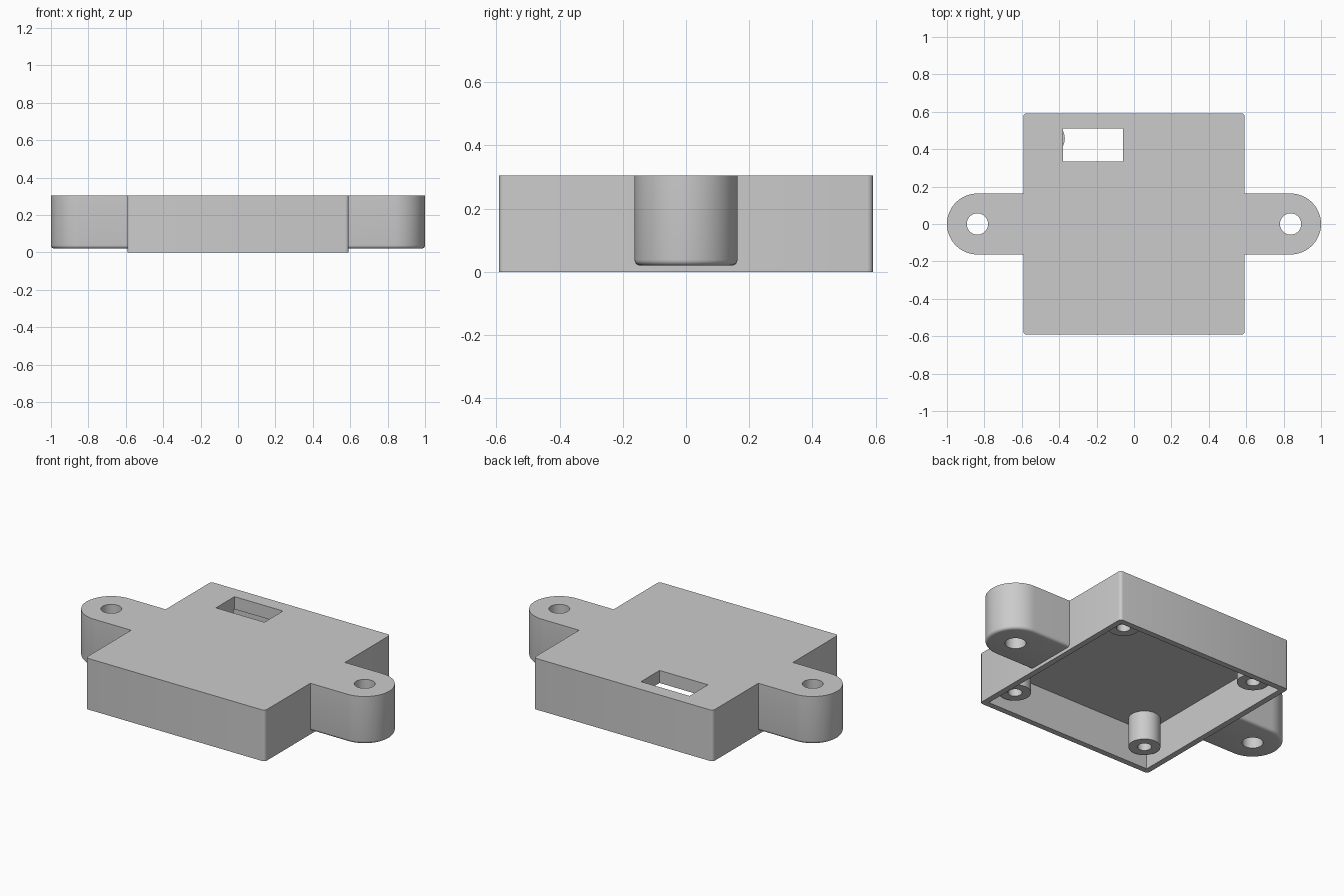
import bpy, bmesh, math

cube = bpy.data.objects.get("Cube")
if cube:
    bpy.data.objects.remove(cube, do_unlink=True)

HALF, TOP, WALL, CEILING = 0.592, 0.305, 0.035, 0.23
EAR_X, EAR_R, EAR_Z = 0.837, 0.163, 0.02
BOSS = 0.457

grey = bpy.data.materials.new("plain grey")
grey.use_nodes = True
colour = (0.6, 0.6, 0.6, 1)
grey.diffuse_color = colour
grey.node_tree.nodes["Principled BSDF"].inputs["Base Color"].default_value = colour


def prism(name, outline, z0, z1, upright=0, lower=0):
    """Extrude an outline; optionally round its upright or lower edges."""
    bm = bmesh.new()
    base = bm.faces.new([bm.verts.new((x, y, z0)) for x, y in outline])
    new = bmesh.ops.extrude_face_region(bm, geom=[base])["geom"]
    for v in new:
        if isinstance(v, bmesh.types.BMVert):
            v.co.z = z1
    bmesh.ops.recalc_face_normals(bm, faces=bm.faces)
    if upright:
        edges = [e for e in bm.edges if abs(e.verts[0].co.z - e.verts[1].co.z) > 0.01]
        bmesh.ops.bevel(bm, geom=edges, offset=upright, segments=4,
                        profile=0.5, affect='EDGES')
    if lower:
        edges = [e for e in bm.edges if all(abs(v.co.z - z0) < 1e-5 for v in e.verts)]
        bmesh.ops.bevel(bm, geom=edges, offset=lower, segments=4,
                        profile=0.5, affect='EDGES')
    mesh = bpy.data.meshes.new(name)
    bm.to_mesh(mesh)
    bm.free()
    mesh.materials.append(grey)
    ob = bpy.data.objects.new(name, mesh)
    bpy.context.collection.objects.link(ob)
    return ob


def rect(x0, x1, y0, y1):
    return [(x0, y0), (x1, y0), (x1, y1), (x0, y1)]


def arc(cx, cy, r, start, end, n):
    return [(cx + r * math.cos(start + (end - start) * i / n),
             cy + r * math.sin(start + (end - start) * i / n)) for i in range(n + 1)]


def circle(cx, cy, r, n=40):
    return arc(cx, cy, r, 0, 2 * math.pi, n)[:-1]


def combine(target, tool, operation):
    """Apply a boolean to the target and discard the tool."""
    mod = target.modifiers.new("combine", 'BOOLEAN')
    mod.operation, mod.object, mod.solver = operation, tool, 'EXACT'
    bpy.context.view_layer.objects.active = target
    bpy.ops.object.modifier_apply(modifier=mod.name)
    bpy.data.objects.remove(tool, do_unlink=True)


# Outer shell
housing = prism("housing", rect(-HALF, HALF, -HALF, HALF), 0, TOP, upright=0.018)

# Rounded mounting ears
for side in (-1, 1):
    outline = arc(EAR_X, 0, EAR_R, -math.pi / 2, math.pi / 2, 32)
    outline += [(HALF - 0.025, EAR_R), (HALF - 0.025, -EAR_R)]
    outline = [(side * x, y) for x, y in outline]
    combine(housing, prism("ear", outline, EAR_Z, TOP, lower=0.018), 'UNION')

# Hollow underside
inner = HALF - WALL
combine(housing, prism("cavity", rect(-inner, inner, -inner, inner), -0.1, CEILING), 'DIFFERENCE')

# Corner screw bosses with blind holes
for sx in (-1, 1):
    for sy in (-1, 1):
        x, y = sx * BOSS, sy * BOSS
        combine(housing, prism("boss", circle(x, y, 0.087), 0.055, CEILING + 0.02), 'UNION')
        combine(housing, prism("screw_hole", circle(x, y, 0.038, 28), -0.1, CEILING), 'DIFFERENCE')

# Ear holes and top window
for side in (-1, 1):
    combine(housing, prism("ear_hole", circle(side * EAR_X, 0, 0.057), -0.1, 0.5), 'DIFFERENCE')
combine(housing, prism("window", rect(-0.38, -0.06, 0.335, 0.51), 0.15, 0.5), 'DIFFERENCE')

# Smooth curved walls, keep edges sharp
bpy.ops.object.select_all(action='DESELECT')
housing.select_set(True)
bpy.context.view_layer.objects.active = housing
bpy.ops.object.shade_smooth_by_angle(angle=math.radians(30))
